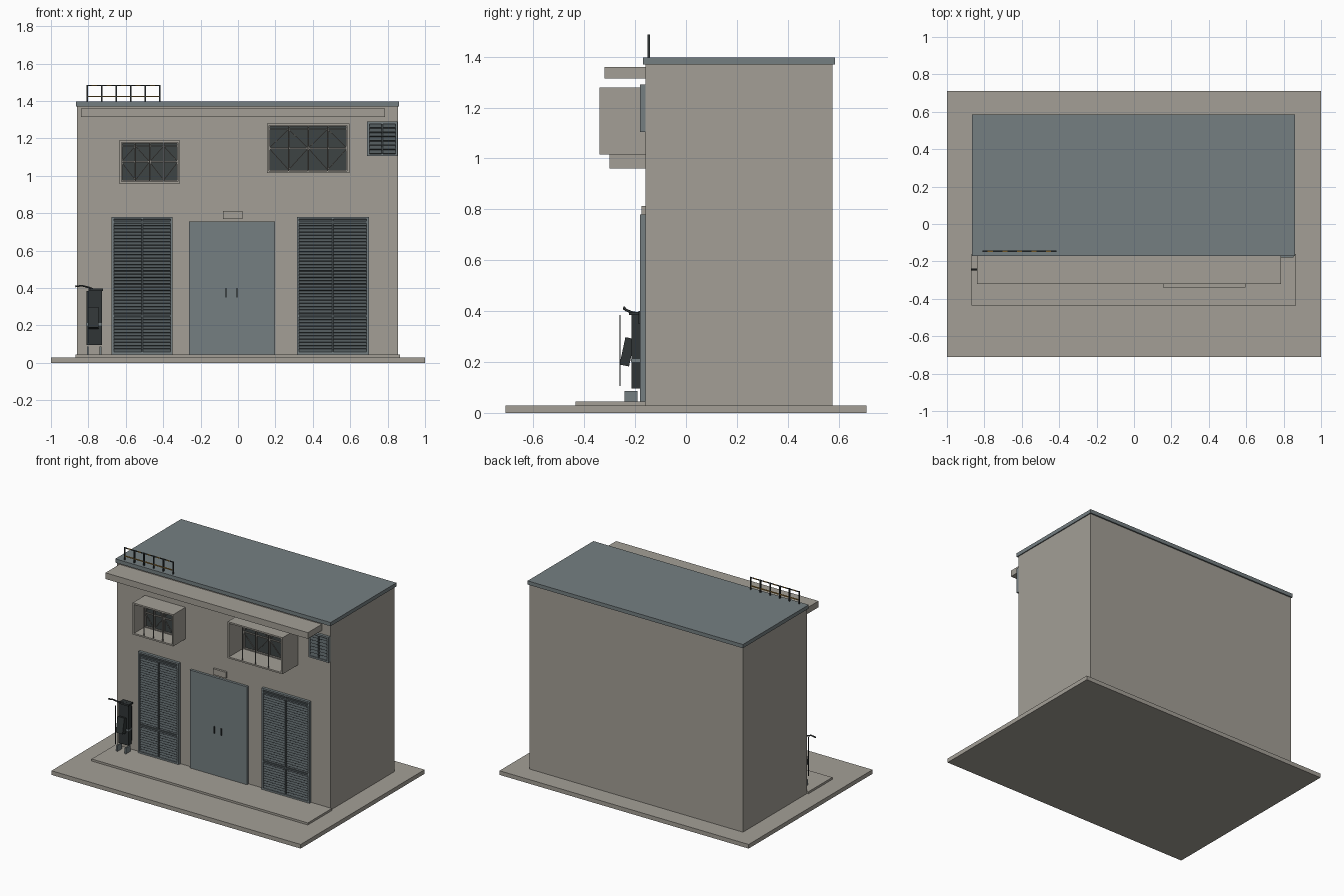
import bpy, bmesh, math
from mathutils import Matrix, Vector

if "Cube" in bpy.data.objects:
    bpy.data.objects.remove(bpy.data.objects["Cube"])


def material(name, rgb):
    m = bpy.data.materials.new(name)
    m.diffuse_color = (*rgb, 1)
    m.use_nodes = True
    m.node_tree.nodes["Principled BSDF"].inputs["Base Color"].default_value = m.diffuse_color
    return m


WALL = material("warm grey concrete", (0.367, 0.347, 0.305))
BLUE = material("blue grey metal", (0.178, 0.212, 0.222))
SLATE = material("dark slate louvre", (0.075, 0.092, 0.098))
DARK = material("near black metal", (0.03, 0.036, 0.037))
GLASS = material("dark glass", (0.048, 0.056, 0.056))
BAR = material("grey bars", (0.27, 0.26, 0.235))
AMBER = material("amber paint", (0.45, 0.25, 0.05))


def make(name, bm, mat):
    me = bpy.data.meshes.new(name)
    bm.to_mesh(me)
    bm.free()
    me.materials.append(mat)
    ob = bpy.data.objects.new(name, me)
    bpy.context.collection.objects.link(ob)
    return ob


def add_box(bm, x, y, z, tilt=0.0, axis='X'):
    """Box given by (min, max) on each axis, optionally turned about its centre."""
    c = Vector([(a + b) / 2 for a, b in (x, y, z)])
    s = [abs(b - a) for a, b in (x, y, z)]
    mat = Matrix.Translation(c) @ Matrix.Rotation(tilt, 4, axis) @ Matrix.Diagonal((*s, 1))
    bmesh.ops.create_cube(bm, size=1, matrix=mat)


def box(name, x, y, z, mat, tilt=0.0, axis='X'):
    bm = bmesh.new()
    add_box(bm, x, y, z, tilt, axis)
    return make(name, bm, mat)


def add_frame(bm, x, y, z, t):
    """Four sided border of thickness t, open along y."""
    add_box(bm, (x[0], x[0] + t), y, z)
    add_box(bm, (x[1] - t, x[1]), y, z)
    for a in (z[0], z[1] - t):
        add_box(bm, (x[0] + t, x[1] - t), y, (a, a + t))


def add_strut(bm, p, q, y, w):
    """Thin bar between two (x, z) points."""
    dx, dz = q[0] - p[0], q[1] - p[1]
    l = math.hypot(dx, dz)
    cx, cz = (p[0] + q[0]) / 2, (p[1] + q[1]) / 2
    add_box(bm, (cx - l / 2, cx + l / 2), (y - w / 2, y + w / 2),
            (cz - w / 2, cz + w / 2), -math.atan2(dz, dx), 'Y')


# Building shell
box("ground_slab", (-1, 1), (-0.71, 0.71), (0, 0.03), WALL)
box("front_step", (-0.87, 0.865), (-0.435, -0.16), (0.03, 0.045), WALL)
box("main_walls", (-0.86, 0.855), (-0.16, 0.575), (0.03, 1.37), WALL)
box("roof_slab", (-0.866, 0.862), (-0.17, 0.585), (1.37, 1.397), BLUE)
box("front_canopy", (-0.84, 0.785), (-0.32, -0.16), (1.315, 1.36), WALL)
box("door_lamp_box", (-0.08, 0.025), (-0.175, -0.16), (0.77, 0.813), WALL)

# Double door with a centre seam and two handles
for name, x in (("left", (-0.262, -0.0325)), ("right", (-0.0315, 0.197))):
    box(name + "_door_leaf", x, (-0.178, -0.16), (0.045, 0.755), BLUE)
for name, x in (("left", -0.064), ("right", -0.005)):
    box(name + "_door_handle", (x - 0.003, x + 0.003), (-0.187, -0.178), (0.35, 0.40), DARK)


# Louvred panels
def louvre(name, x, z, pitch, rails):
    t = 0.012
    bm = bmesh.new()
    add_frame(bm, x, (-0.18, -0.16), z, t)
    make(name + "_frame", bm, BLUE)
    box(name + "_backing", (x[0] + t, x[1] - t), (-0.164, -0.16), (z[0] + t, z[1] - t), DARK)
    bm = bmesh.new()
    n = round((z[1] - z[0] - 2 * t) / pitch)
    for i in range(n):
        c = z[0] + t + (i + 0.5) * (z[1] - z[0] - 2 * t) / n
        add_box(bm, (x[0] + t, x[1] - t), (-0.1725, -0.1705),
                (c - pitch * 0.5, c + pitch * 0.5), math.radians(-35))
    mid = (x[0] + x[1]) / 2
    add_box(bm, (mid - 0.004, mid + 0.004), (-0.178, -0.164), (z[0] + t, z[1] - t))
    for r in rails:
        add_box(bm, (x[0] + t, x[1] - t), (-0.179, -0.164), (r - 0.006, r + 0.006))
    make(name + "_slats", bm, SLATE)


louvre("left_louvre_door", (-0.675, -0.35), (0.045, 0.78), 0.0175, (0.25, 0.752))
louvre("right_louvre_door", (0.315, 0.70), (0.045, 0.78), 0.0175, (0.25, 0.752))
louvre("wall_vent", (0.69, 0.853), (1.105, 1.29), 0.022, ())


# Projecting window boxes with recessed glazing and diamond grilles
def window(name, x, z, front, panels):
    t = 0.011
    bm = bmesh.new()
    add_frame(bm, x, (front, -0.16), z, t)
    make(name + "_surround", bm, WALL)
    x0, x1, z0, z1 = x[0] + t, x[1] - t, z[0] + t, z[1] - t
    box(name + "_glass", (x0, x1), (-0.168, -0.16), (z0, z1), GLASS)
    bm = bmesh.new()
    add_frame(bm, (x0, x1), (-0.182, -0.168), (z0, z1), 0.006)
    mid, w = (z0 + z1) / 2, (x1 - x0) / panels
    add_box(bm, (x0, x1), (-0.18, -0.17), (mid - 0.003, mid + 0.003))
    add_box(bm, (x0, x1), (-0.18, -0.17), (z1 - 0.022, z1 - 0.017))
    for i in range(panels):
        a, b = x0 + i * w, x0 + (i + 1) * w
        if i:
            add_box(bm, (a - 0.004, a + 0.004), (-0.18, -0.169), (z0, z1))
        if i % 2:
            a, b = b, a
        for end in (z0 + 0.006, z1 - 0.02):
            add_strut(bm, (a, mid), (b, end), -0.178, 0.004)
    make(name + "_grille", bm, BAR)
    bm = bmesh.new()
    for i in range(1, panels):
        c = x0 + i * w
        add_box(bm, (c - 0.003, c + 0.003), (front + 0.002, front + 0.008), (z0, z1))
    make(name + "_guard_bars", bm, BAR)


window("left_window", (-0.635, -0.31), (0.96, 1.19), -0.30, 4)
window("right_window", (0.155, 0.595), (1.015, 1.28), -0.34, 4)

# Roof railing
posts, amber = bmesh.new(), bmesh.new()
for i in range(6):
    c = -0.807 + i * 0.0778
    add_box(posts, (c - 0.004, c + 0.004), (-0.151, -0.141), (1.397, 1.487))
    if i < 5:
        add_box(amber, (c + 0.004, c + 0.0738), (-0.149, -0.143), (1.421, 1.428))
        add_box(posts, (c + 0.004, c + 0.025), (-0.149, -0.143), (1.481, 1.487))
        add_box(amber, (c + 0.025, c + 0.053), (-0.149, -0.143), (1.481, 1.487))
        add_box(posts, (c + 0.053, c + 0.0738), (-0.149, -0.143), (1.481, 1.487))
make("railing_posts", posts, DARK)
make("railing_bars", amber, AMBER)

# Service cabinet beside the left louvre door
box("cabinet_body", (-0.81, -0.728), (-0.215, -0.18), (0.095, 0.385), DARK)
box("cabinet_band", (-0.812, -0.726), (-0.217, -0.179), (0.20, 0.212), BLUE)
box("cabinet_tilted_box", (-0.80, -0.745), (-0.25, -0.212), (0.185, 0.295), DARK, math.radians(-12))
box("cabinet_front_rod", (-0.803, -0.798), (-0.262, -0.257), (0.105, 0.385), DARK)
box("cabinet_top_cap", (-0.80, -0.722), (-0.225, -0.175), (0.385, 0.397), DARK)
for name, x in (("left", -0.803), ("right", -0.735)):
    box(name + "_cabinet_foot", (x - 0.005, x + 0.005), (-0.242, -0.19), (0.045, 0.087), BLUE)
box("cabinet_wall_bracket", (-0.80, -0.74), (-0.18, -0.16), (0.11, 0.36), DARK)

# Bent pipe over the cabinet
cu = bpy.data.curves.new("cabinet_pipe", 'CURVE')
cu.dimensions = '3D'
cu.bevel_depth = 0.005
cu.bevel_resolution = 1
cu.use_fill_caps = True
sp = cu.splines.new('POLY')
path = [(-0.87, -0.243, 0.408), (-0.835, -0.243, 0.413), (-0.80, -0.235, 0.404),
        (-0.775, -0.21, 0.394), (-0.725, -0.19, 0.392)]
sp.points.add(len(path) - 1)
for p, co in zip(sp.points, path):
    p.co = (*co, 1)
cu.materials.append(DARK)
bpy.context.collection.objects.link(bpy.data.objects.new("cabinet_pipe", cu))
